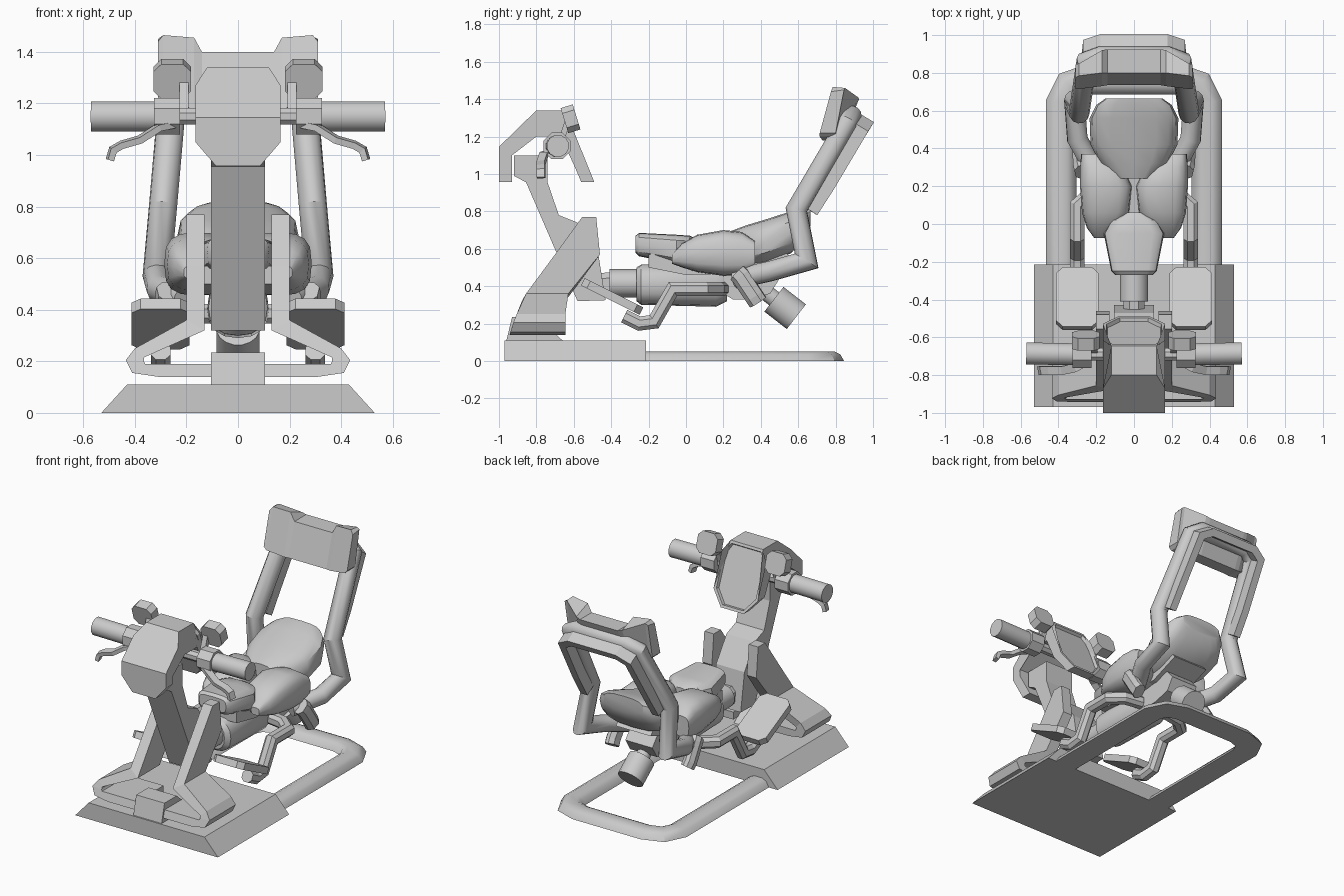
import bpy, bmesh, math
from mathutils import Vector as V

if "Cube" in bpy.data.objects:
    bpy.data.objects.remove(bpy.data.objects["Cube"])

grey = bpy.data.materials.new("light grey")
grey.diffuse_color = (0.6, 0.6, 0.6, 1)
grey.use_nodes = True
grey.node_tree.nodes["Principled BSDF"].inputs["Base Color"].default_value = grey.diffuse_color


def finish(name, bm, mirror=False, smooth=False):
    bmesh.ops.recalc_face_normals(bm, faces=bm.faces)
    me = bpy.data.meshes.new(name)
    bm.to_mesh(me)
    bm.free()
    me.materials.append(grey)
    ob = bpy.data.objects.new(name, me)
    bpy.context.collection.objects.link(ob)
    if smooth:
        bpy.ops.object.select_all(action='DESELECT')
        ob.select_set(True)
        bpy.context.view_layer.objects.active = ob
        bpy.ops.object.shade_smooth_by_angle(angle=math.radians(35))
    if mirror:
        ob.modifiers.new("mirror", 'MIRROR').use_mirror_merge = False
    return ob


def skin(rings):
    """Join rings of points into a closed solid."""
    bm = bmesh.new()
    vs = [[bm.verts.new(p) for p in r] for r in rings]
    n = len(vs[0])
    for a, b in zip(vs, vs[1:]):
        for i in range(n):
            bm.faces.new((a[i], a[(i + 1) % n], b[(i + 1) % n], b[i]))
    bm.faces.new(vs[0])
    bm.faces.new(vs[-1])
    return bm


def prism(name, prof, x0, x1, **kw):
    """Side profile (y, z) spanned from x0 to x1."""
    return finish(name, skin([[(x, y, z) for y, z in prof] for x in (x0, x1)]), **kw)


def circle(r, n=12):
    return [(r * math.cos(math.tau * (i + .5) / n), r * math.sin(math.tau * (i + .5) / n)) for i in range(n)]


def rect(w, h, c=0.0):
    """Rectangle section with optional cut corners."""
    w, h = w / 2, h / 2
    if not c:
        return [(-w, -h), (w, -h), (w, h), (-w, h)]
    return [(-w + c, -h), (w - c, -h), (w, -h + c), (w, h - c),
            (w - c, h), (-w + c, h), (-w, h - c), (-w, -h + c)]


def sweep(name, path, sec, up=(0, 0, 1), **kw):
    """Sweep a section along a path with mitred corners."""
    p = [V(q) for q in path]
    d = [(b - a).normalized() for a, b in zip(p, p[1:])]
    side = d[0].cross(V(up)).normalized()
    top = side.cross(d[0])
    rings = [[p[0] + side * u + top * v for u, v in sec]]
    for i in range(1, len(p)):
        nrm = d[i - 1] + d[i] if i < len(d) else d[i - 1]
        rings.append([q + d[i - 1] * ((p[i] - q).dot(nrm) / d[i - 1].dot(nrm)) for q in rings[-1]])
    return finish(name, skin(rings), **kw)


def loft(name, secs, n=16, e=0.7, **kw):
    """Rounded pads; each section is (y, x centre, half width, z low, z high)."""
    rings = []
    for y, cx, w, lo, hi in secs:
        ring = []
        for i in range(n):
            c, s = math.cos(math.tau * i / n), math.sin(math.tau * i / n)
            ring.append((cx + w * math.copysign(abs(c) ** e, c), y,
                         (lo + hi) / 2 + (hi - lo) / 2 * math.copysign(abs(s) ** e, s)))
        rings.append(ring)
    return finish(name, skin(rings), smooth=True, **kw)


def both(right):
    """Right half of a path followed by its mirror image."""
    return right + [(-x, y, z) for x, y, z in reversed(right)]


# Base plate and rear floor loop
finish("base_plate", skin([[(x, y, z) for x, z in ((-.53, 0), (.53, 0), (.43, .11), (-.43, .11))]
                           for y in (-.97, -.215)]))
sweep("floor_loop", both([(.385, -.22, 0), (.385, .64, 0), (.34, .73, 0), (.24, .765, 0)]),
      [(-.08, 0), (.08, 0), (.06, .035), (.03, .05), (-.03, .05), (-.06, .035)], smooth=True)


# Side struts: a front outline whose depth slants with height
def strut_y(z, rows):
    for (z0, y0), (z1, y1) in zip(rows, rows[1:]):
        if z <= z1:
            return y0 + (y1 - y0) * (z - z0) / (z1 - z0)
    return rows[-1][1]


front_edge = [(.1, -.955), (.2, -.925), (.34, -.87), (.57, -.70), (.77, -.555)]
back_edge = [(.1, -.645), (.34, -.645), (.57, -.46), (.77, -.48)]
outer = [(.2, .77), (.2, .57), (.2, .36), (.40, .25), (.435, .205), (.41, .155), (.31, .14), (.1, .14)]
inner = [(.13, .77), (.13, .57), (.13, .32), (.365, .215), (.365, .2), (.36, .19), (.31, .19), (.1, .19)]
finish("side_strut", skin([[(x, strut_y(z, e), z) for x, z, e in
                            ((*o, front_edge), (*i, front_edge), (*i, back_edge), (*o, back_edge))]
                           for o, i in zip(outer, inner)]), mirror=True)
prism("front_block", [(-.96, .11), (-.93, .235), (-.80, .235), (-.66, .11)], -.105, .105)

# Column and console head
prism("column", [(-.855, .955), (-.58, .32), (-.43, .325), (-.47, .58), (-.58, .74), (-.68, .78),
                 (-.74, .955), (-.74, 1.1), (-.92, 1.1), (-.92, .99)], -.105, .105)
head = [(-1, .957, .085), (-1, 1.05, .165), (-1, 1.145, .165), (-.872, 1.27, .165), (-.8, 1.34, .12),
        (-.645, 1.34, .12), (-.617, 1.27, .165), (-.528, 1.05, .165), (-.49, .957, .085),
        (-.56, .957, .085), (-.60, 1.05, .165), (-.67, 1.2, .165), (-.80, 1.2, .165),
        (-.93, 1.1, .165), (-.93, 1.05, .165), (-.93, .957, .085)]
bm = skin([[(s * w, y, z) for y, z, w in head] for s in (-1, 1)])
bmesh.ops.recalc_face_normals(bm, faces=bm.faces)
bm.normal_update()
screen = [f for f in bm.faces if len(f.verts) == 4 and f.normal.y > .85 and f.calc_center_median().y > -.65
          and f.normal.z > .2]
bmesh.ops.inset_region(bm, faces=screen, thickness=.02)
bmesh.ops.inset_region(bm, faces=screen, thickness=.006, depth=-.02)
finish("console_head", bm)

# Handlebars, clamps, levers and mirrors
sweep("handlebar", [(-.3, -.69, 1.15), (.3, -.69, 1.15)], circle(.035, 8))
sweep("grip", [(.31, -.69, 1.15), (.57, -.685, 1.15)], circle(.06), mirror=True, smooth=True)
sweep("clamp", [(.225, -.69, 1.15), (.24, -.69, 1.15), (.30, -.69, 1.15), (.325, -.69, 1.15)],
      circle(.077, 8), mirror=True)
sweep("brake_lever", [(.24, -.72, 1.12), (.31, -.76, 1.105), (.38, -.775, 1.06), (.45, -.775, 1.04),
                      (.485, -.775, 1.02), (.497, -.775, .98)], rect(.045, .025), mirror=True)
sweep("mirror_stalk", [(.21, -.68, 1.14), (.21, -.63, 1.29)], rect(.035, .03), up=(0, 1, 0), mirror=True)
sweep("mirror_pad", [(.255, -.65, 1.285), (.255, -.585, 1.305)], rect(.145, .14, .03), mirror=True)

# Engine, neck and rear motor
loft("body_drum", [(-.265, 0, .085, .32, .50), (-.24, 0, .115, .30, .515), (.16, 0, .12, .29, .52),
                   (.22, 0, .09, .32, .49)], e=.85)
sweep("neck_collar", [(0, -.41, .415), (0, -.395, .415), (0, -.28, .415), (0, -.25, .415)], circle(.076, 14), smooth=True)
sweep("neck_rod", [(0, -.50, .40), (0, -.40, .41)], rect(.11, .13, .03))
prism("rear_bracket", [(.2, .50), (.2, .36), (.25, .33), (.33, .33), (.45, .36), (.5, .44), (.45, .50)], -.1, .1)
sweep("motor_shaft", [(0, .36, .42), (0, .50, .31)], circle(.045), smooth=True)
sweep("motor", [(0, .47, .33), (0, .59, .237)], circle(.085, 16), smooth=True)

# Seat cushions
loft("nose_cushion", [(-.27, 0, .10, .58, .67), (-.25, 0, .12, .56, .685), (-.05, 0, .16, .52, .675),
                      (.02, 0, .12, .52, .67), (.06, 0, .04, .54, .65)], e=.5)
loft("thigh_cushion", [(-.075, .18, .03, .52, .57), (-.02, .165, .085, .50, .63), (.06, .15, .125, .475, .675),
                       (.2, .148, .138, .455, .70), (.3, .17, .115, .46, .69), (.37, .22, .06, .50, .64)],
     e=.65, mirror=True)
loft("back_cushion", [(.24, 0, .10, .50, .695), (.32, 0, .18, .50, .725), (.42, 0, .23, .52, .755),
                      (.56, 0, .235, .575, .80), (.63, 0, .20, .65, .82), (.665, 0, .15, .72, .825)], e=.7)
prism("seat_pan", [(-.2, .50), (-.2, .57), (.5, .62), (.56, .55), (.35, .47), (0, .46)], -.13, .13)

# Backrest tube, rear frame strip and headrest
sweep("backrest_tube", both([(.2, .27, .44), (.30, .45, .48), (.315, .645, .535), (.29, .59, .81),
                             (.25, .86, 1.27), (.18, .885, 1.31)]), circle(.055), smooth=True)
sweep("backrest_strip", both([(.265, .67, .80), (.262, .76, .94), (.245, .935, 1.235), (.17, .96, 1.275)]),
      rect(.05, .075), up=(0, .86, -.52))
half = [(.31, [(.715, 1.22), (.775, 1.44), (.845, 1.45), (.80, 1.22)]),
        (.29, [(.715, 1.20), (.785, 1.465), (.85, 1.46), (.80, 1.20)]),
        (.17, [(.73, 1.18), (.80, 1.455), (.92, 1.41), (.83, 1.17)]),
        (.14, [(.735, 1.18), (.80, 1.40), (.925, 1.40), (.83, 1.17)])]
finish("headrest", skin([[(s * x, y, z) for y, z in q] for s, h in ((1, half), (-1, half[::-1])) for x, q in h]))

# Hip capsules, leg bars and foot pads
sweep("hip_capsule", [(.275, .275, .47), (.28, .295, .45), (.285, .365, .345), (.28, .385, .315)],
      rect(.075, .1, .025), mirror=True)
sweep("leg_bar", [(.1, .19, .385), (.22, .17, .385), (.30, .10, .385), (.30, -.07, .385), (.30, -.17, .21),
                  (.30, -.25, .2), (.30, -.33, .24)], rect(.075, .075, .02), mirror=True)
sweep("foot_pad", [(.3, -.405, .325), (.3, -.385, .365)], rect(.225, .35, .035), up=(0, .87, -.48), mirror=True)
